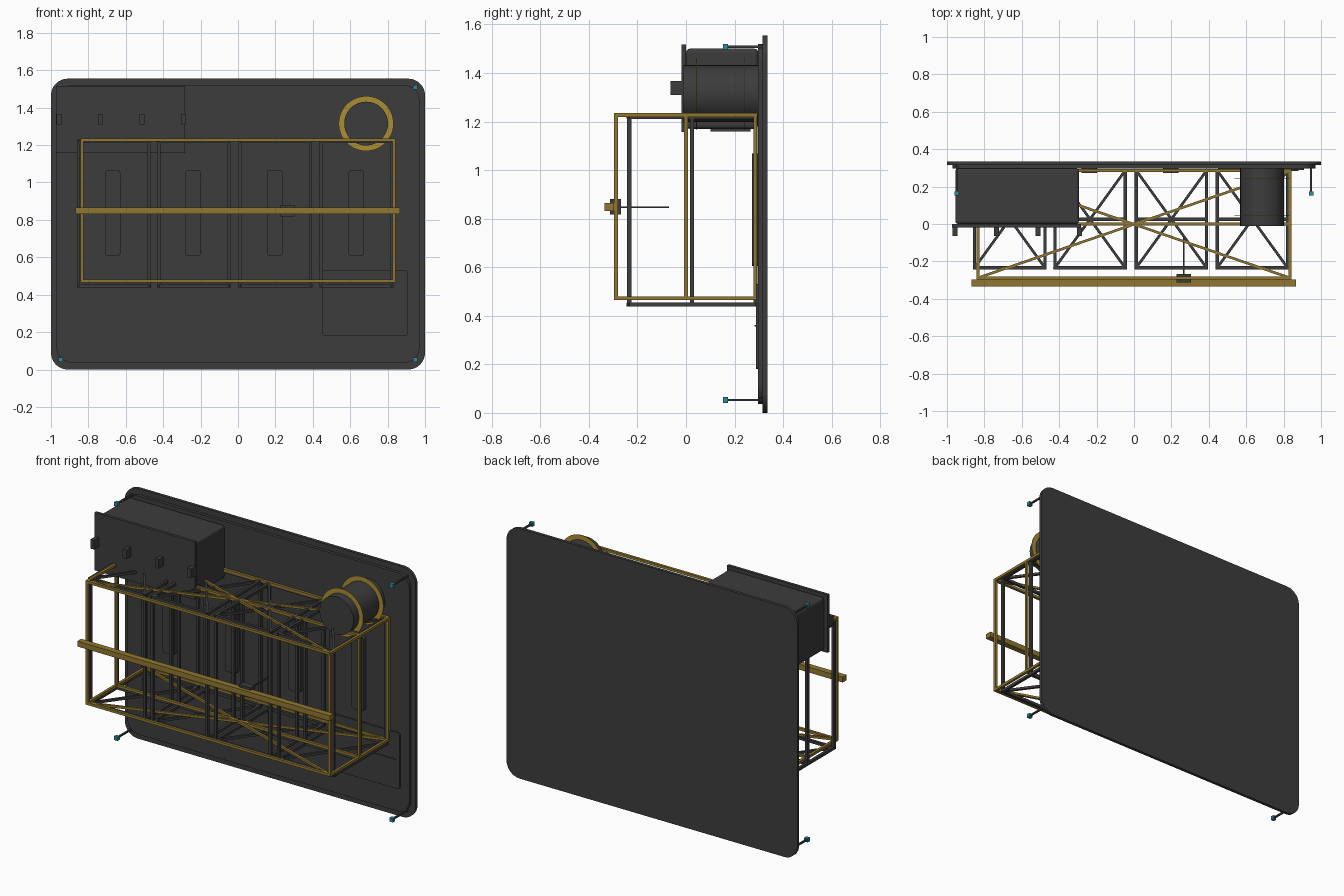
import bpy, bmesh, math
from mathutils import Vector

if "Cube" in bpy.data.objects:
    bpy.data.objects.remove(bpy.data.objects["Cube"])


def material(name, rgb):
    m = bpy.data.materials.new(name)
    m.diffuse_color = (*rgb, 1)
    m.use_nodes = True
    m.node_tree.nodes["Principled BSDF"].inputs["Base Color"].default_value = m.diffuse_color
    return m


DARK = material("charcoal", (0.046, 0.046, 0.046))
GOLD = material("dull_gold", (0.28, 0.185, 0.03))
RING = material("bright_gold", (0.40, 0.27, 0.035))
TEAL = material("teal", (0.03, 0.27, 0.32))


def finish(name, bm, mat):
    bmesh.ops.recalc_face_normals(bm, faces=bm.faces[:])
    me = bpy.data.meshes.new(name)
    bm.to_mesh(me)
    bm.free()
    me.materials.append(mat)
    ob = bpy.data.objects.new(name, me)
    bpy.context.collection.objects.link(ob)
    return ob


def box(name, x0, x1, y0, y1, z0, z1, mat, bevel=0):
    bm = bmesh.new()
    bmesh.ops.create_cube(bm, size=1)
    for v in bm.verts:
        v.co = Vector(((x0 + x1) / 2 + v.co.x * (x1 - x0),
                       (y0 + y1) / 2 + v.co.y * (y1 - y0),
                       (z0 + z1) / 2 + v.co.z * (z1 - z0)))
    ob = finish(name, bm, mat)
    if bevel:
        mod = ob.modifiers.new("bevel", "BEVEL")
        mod.width, mod.segments = bevel, 3
    return ob


def rounded_plate(name, x0, x1, y0, y1, z0, z1, r, mat):
    """Rounded rectangle in the xz plane, extruded along y."""
    bm = bmesh.new()
    verts = []
    corners = [(x1 - r, z1 - r), (x0 + r, z1 - r), (x0 + r, z0 + r), (x1 - r, z0 + r)]
    for k, (cx, cz) in enumerate(corners):
        for i in range(9):
            a = (k + i / 8) * math.pi / 2
            verts.append(bm.verts.new((cx + r * math.cos(a), y0, cz + r * math.sin(a))))
    face = bm.faces.new(verts)
    ext = bmesh.ops.extrude_face_region(bm, geom=[face])["geom"]
    for v in ext:
        if isinstance(v, bmesh.types.BMVert):
            v.co.y = y1
    return finish(name, bm, mat)


def add_bar(bm, a, b, t):
    """Square bar between two points, ends extended by half its thickness."""
    a, b = Vector(a), Vector(b)
    d = b - a
    q = d.to_track_quat('Z', 'Y') if abs(d.normalized().z) < 0.99 else None
    verts = bmesh.ops.create_cube(bm, size=1)["verts"]
    for v in verts:
        p = Vector((v.co.x * t, v.co.y * t, v.co.z * (d.length + t)))
        v.co = (q @ p if q else p) + (a + b) / 2


def frame(name, x0, x1, ys, z0, z1, t, mat):
    """Cage: posts and rails at each depth, side rails and crossed braces."""
    bm = bmesh.new()
    for y in ys:
        for x in (x0, x1):
            add_bar(bm, (x, y, z0), (x, y, z1), t)
        for z in (z0, z1):
            add_bar(bm, (x0, y, z), (x1, y, z), t)
    for z in (z0, z1):
        for x in (x0, x1):
            add_bar(bm, (x, ys[0], z), (x, ys[-1], z), t)
        add_bar(bm, (x0, ys[0], z), (x1, ys[-1], z), t * 0.85)
        add_bar(bm, (x1, ys[0], z), (x0, ys[-1], z), t * 0.85)
    return finish(name, bm, mat)


def cylinder_y(name, cx, cz, r, y0, y1, mat, hole=0, n=48):
    """Disc or annulus in the xz plane with depth along y."""
    bm = bmesh.new()
    loops = []
    for rad, y in ((r, y0), (r, y1), (hole, y1), (hole, y0)):
        if rad:
            loops.append([bm.verts.new((cx + rad * math.cos(2 * math.pi * i / n), y,
                                        cz + rad * math.sin(2 * math.pi * i / n)))
                          for i in range(n)])
    pairs = list(zip(loops, loops[1:]))
    if hole:
        pairs.append((loops[-1], loops[0]))
    else:
        bm.faces.new(loops[0])
        bm.faces.new(loops[1])
    for p, q in pairs:
        for i in range(n):
            j = (i + 1) % n
            bm.faces.new((p[i], p[j], q[j], q[i]))
    ob = finish(name, bm, mat)
    bpy.context.view_layer.objects.active = ob
    ob.select_set(True)
    bpy.ops.object.shade_smooth_by_angle(angle=math.radians(35))
    ob.select_set(False)
    return ob


# Back panel: thin outer sheet with a smaller raised sheet in front
rounded_plate("back_panel", -1, 1, 0.316, 0.335, 0, 1.555, 0.09, DARK)
rounded_plate("raised_panel", -0.97, 0.97, 0.297, 0.316, 0.037, 1.52, 0.08, DARK)
rounded_plate("access_cover", 0.45, 0.91, 0.288, 0.297, 0.18, 0.53, 0.015, DARK)
box("cover_handle", 0.72, 0.88, 0.283, 0.288, 0.355, 0.363, DARK)

# Control box with lid, underside plate and four knobs
box("control_box", -0.955, -0.295, 0, 0.297, 1.17, 1.50, DARK, 0.015)
box("control_box_lid", -0.973, -0.283, -0.018, 0, 1.157, 1.517, DARK)
box("control_box_base", -0.90, -0.35, 0.10, 0.265, 1.16, 1.17, DARK)
for i in range(4):
    x = -0.958 + i * 0.222
    box(f"knob_{i + 1}", x - 0.013, x + 0.013, -0.063, -0.018, 1.31, 1.367, DARK)

# Drum with two flat rings
cylinder_y("drum", 0.685, 1.315, 0.117, -0.01, 0.297, DARK)
for i, y in enumerate((0.042, 0.24)):
    cylinder_y(f"drum_ring_{i + 1}", 0.685, 1.315, 0.147, y, y + 0.004, RING, 0.116)

# Large gold cage
frame("outer_frame", -0.834, 0.834, (-0.288, 0.0, 0.285), 0.472, 1.227, 0.016, GOLD)

# Four dark cages, each with a rounded plate on the panel behind it
for i, x in enumerate((-0.852, -0.423, 0.012, 0.445)):
    frame(f"inner_frame_{i + 1}", x, x + 0.376, (-0.234, 0.025, 0.286), 0.446, 1.22, 0.017, DARK)
for i, x in enumerate((-0.67, -0.24, 0.197, 0.632)):
    rounded_plate(f"slot_plate_{i + 1}", x - 0.041, x + 0.041, 0.272, 0.297, 0.606, 1.068, 0.018, DARK)

# Front rail with sliding carriage and probe
box("front_rail", -0.87, 0.867, -0.335, -0.297, 0.832, 0.865, GOLD)
box("carriage", 0.227, 0.305, -0.313, -0.268, 0.818, 0.88, DARK)
box("probe", 0.261, 0.269, -0.268, -0.07, 0.843, 0.851, DARK)

# Teal markers on short rods at the four corners
for sx, side in ((-1, "left"), (1, "right")):
    for z, level in ((0.053, "bottom"), (1.508, "top")):
        x = sx * 0.947
        box(f"marker_{level}_{side}", x - 0.012, x + 0.012, 0.152, 0.174, z - 0.012, z + 0.012, TEAL)
        box(f"marker_rod_{level}_{side}", x - 0.005, x + 0.005, 0.174, 0.317, z - 0.005, z + 0.005, DARK)
